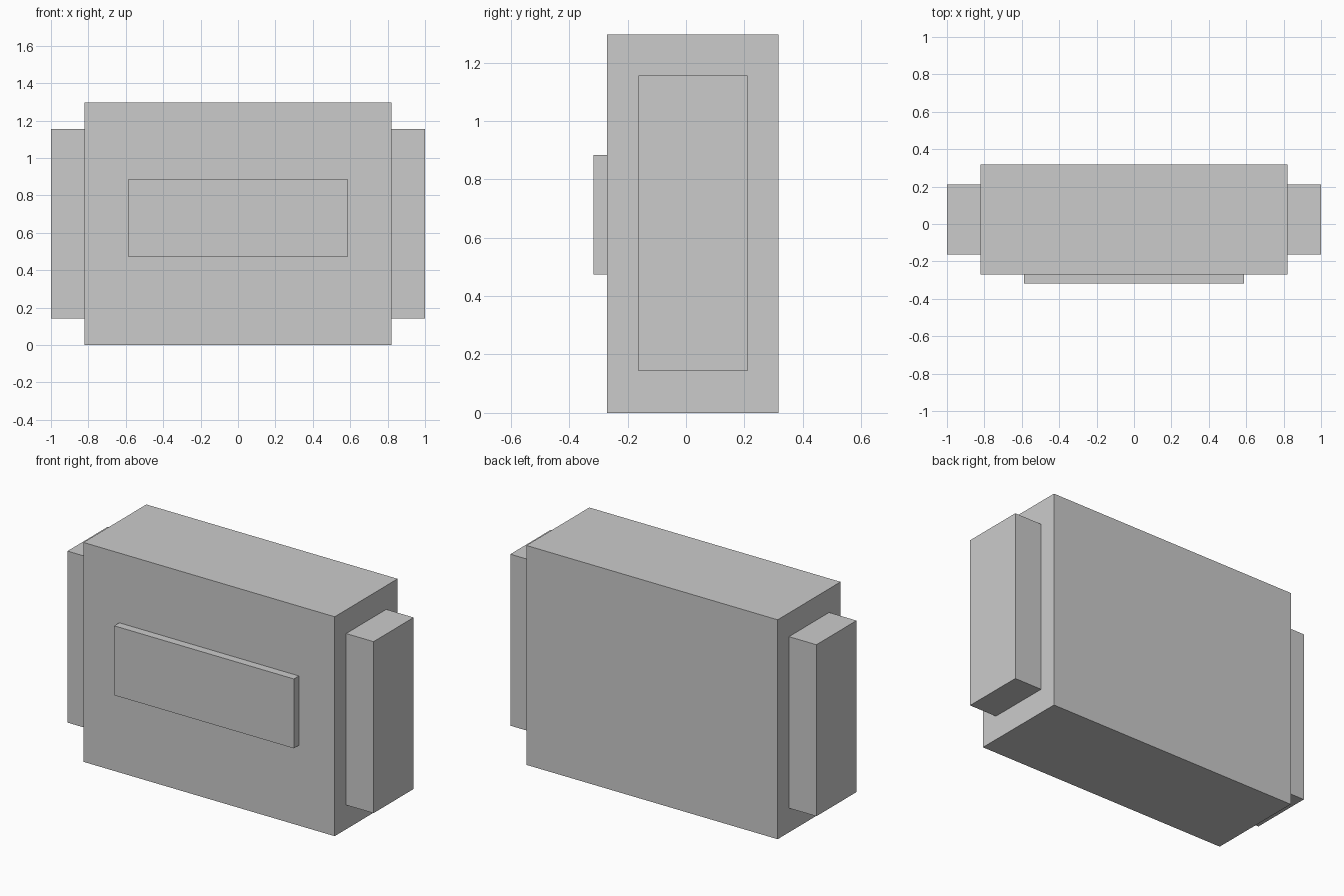
import bpy

# Remove the default cube
cube = bpy.data.objects.get("Cube")
if cube:
    bpy.data.objects.remove(cube, do_unlink=True)

# Single flat grey
grey = bpy.data.materials.new("light_grey")
grey.use_nodes = True
colour = (0.6, 0.6, 0.6, 1)
grey.diffuse_color = colour
grey.node_tree.nodes["Principled BSDF"].inputs["Base Color"].default_value = colour


def box(name, low, high):
    """Add a box spanning two opposite corners."""
    centre = [(a + b) / 2 for a, b in zip(low, high)]
    bpy.ops.mesh.primitive_cube_add(size=1, location=centre)
    obj = bpy.context.object
    obj.name = name
    obj.scale = [b - a for a, b in zip(low, high)]
    bpy.ops.object.transform_apply(location=False, rotation=False, scale=True)
    obj.data.materials.append(grey)
    return obj


# Main block
box("body", (-0.821, -0.27, 0), (0.821, 0.317, 1.296))

# Raised panel on the front
box("front_panel", (-0.587, -0.317, 0.474), (0.587, -0.27, 0.884))

# Matching blocks on both sides
for name, x0, x1 in (("left_side_block", 0.821, 1), ("right_side_block", -1, -0.821)):
    box(name, (x0, -0.163, 0.143), (x1, 0.211, 1.156))
